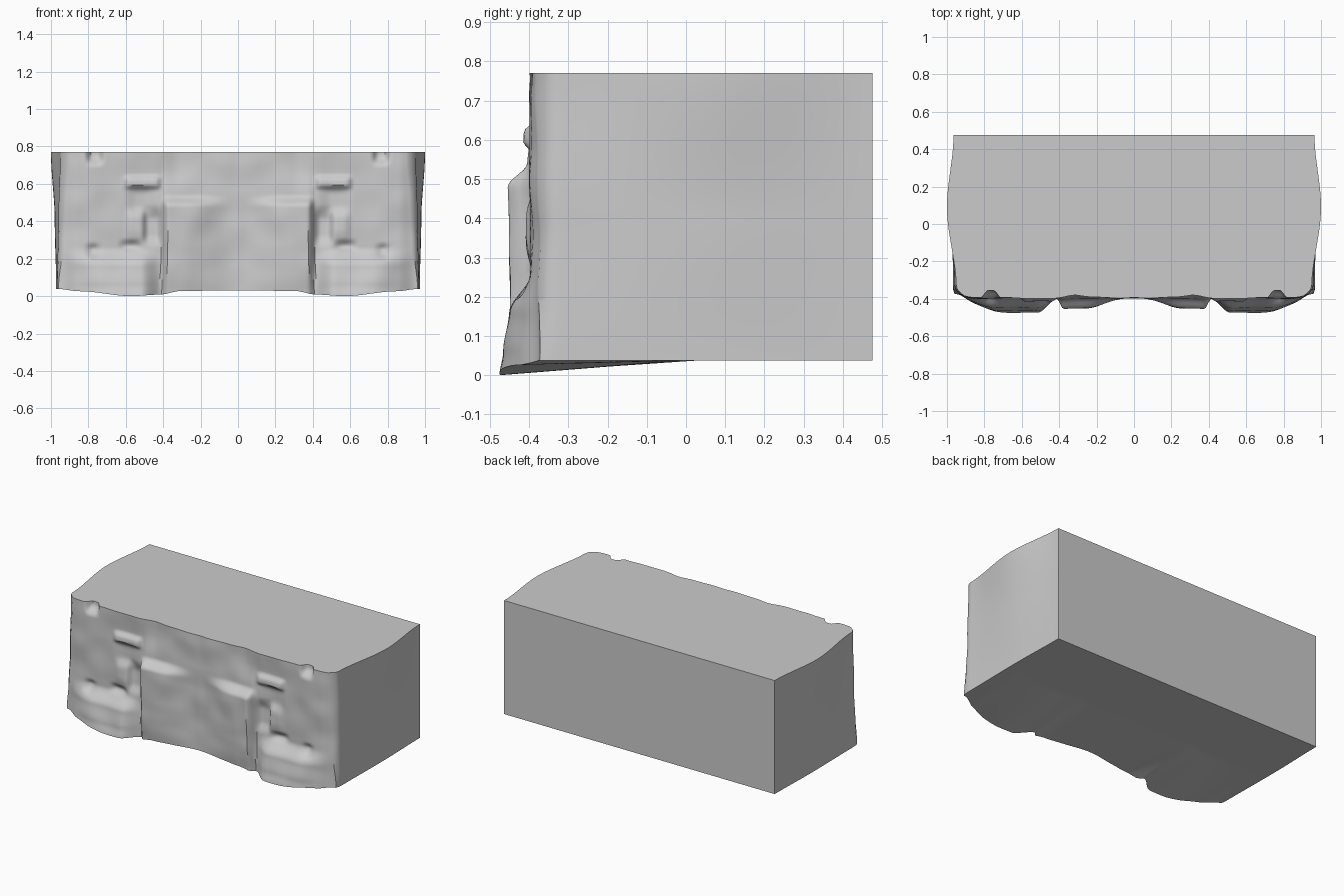
import bpy, bmesh, math
from mathutils import Vector, noise

cube = bpy.data.objects.get("Cube")
if cube:
    bpy.data.objects.remove(cube, do_unlink=True)

TOP, BACK, FRONT, BASE = 0.77, 0.475, -0.395, 0.038


def ramp(a, b, v):
    t = min(max((v - a) / (b - a), 0), 1)
    return t * t * (3 - 2 * t)


def curve(points, v):
    """Smoothly interpolated profile through (position, value) points."""
    for (a, p), (b, q) in zip(points, points[1:]):
        if v <= b:
            return p + (q - p) * ramp(a, b, v)
    return points[-1][1]


def window(a, b, soft, v):
    return ramp(a - soft, a + soft, v) * (1 - ramp(b - soft, b + soft, v))


# Carved patches: x range, z range, softness in x and z, height outwards
RELIEF = [
    (0.42, 0.50, 0.29, 0.45, 0.02, 0.04, -0.025),   # inner niche
    (0.42, 0.60, 0.58, 0.635, 0.02, 0.015, 0.022),  # brow ledge
    (0.46, 0.58, 0.45, 0.57, 0.04, 0.03, -0.015),   # hollow under brow
    (0.53, 0.62, 0.25, 0.29, 0.03, 0.02, -0.02),    # pocket above foot
    (0.75, 0.80, 0.21, 0.27, 0.03, 0.02, -0.02),    # outer pocket
    (0.50, 0.59, 0.31, 0.45, 0.02, 0.05, 0.012),    # small column
    (0.73, 0.80, 0.72, 0.90, 0.02, 0.03, -0.04),    # notch in the rim
    (0.28, 0.37, 0.60, 0.90, 0.08, 0.08, -0.025),   # rim dip
]
FOOT = [(0, 0.078), (0.06, 0.07), (0.16, 0.055), (0.26, 0.0)]
PANEL = [(0, 0.035), (0.2, 0.055), (0.48, 0.058), (0.54, 0.008), (0.77, 0)]


def front_y(x, z):
    x = abs(x)
    out = curve(FOOT, z) * ramp(0.40, 0.52, x) * (1 - ramp(0.72, 0.95, x))
    out += curve(PANEL, z) * ramp(0.02, 0.30, x) * (1 - ramp(0.375, 0.415, x))
    for x0, x1, z0, z1, sx, sz, h in RELIEF:
        out += h * window(x0, x1, sx, x) * window(z0, z1, sz, z)
    out -= 0.02 * ramp(0.86, 0.96, x)
    out += 0.008 * noise.noise(Vector((x * 7, 3, z * 7)))
    return FRONT - out


def half_width(t, k):
    edge = curve([(0, 0.96), (0.3, 0.94), (0.6, 0.93), (1, 0.91)], k)
    belly = curve([(0, 0.972), (0.5, 0.98), (1, 1.0)], k)
    shoulder = curve([(0, 0.968), (0.5, 0.96), (1, 0.95)], k)
    return curve([(0, edge), (0.035, shoulder), (0.55, belly), (1, 0.965)], t)


def place(s, t, k):
    """Block coordinates: s across, t front to back, k upwards."""
    x = s * half_width(t, k)
    drop = curve([(0, 0.008), (0.3, 0.01), (0.42, 0.03), (0.57, 0.038),
                  (0.85, 0.012), (0.96, 0)], abs(x))
    low = BASE - drop * max(0, 1 - t / 0.5)
    z = low + (TOP - low) * k
    y = front_y(x, z)
    return x, y + (BACK - y) * t, z


bm = bmesh.new()
NX, NY, NZ = 160, 40, 70


def patch(nu, nv, point, flip):
    rows = [[bm.verts.new(place(*point(i / nu, j / nv))) for i in range(nu + 1)]
            for j in range(nv + 1)]
    for a, b in zip(rows, rows[1:]):
        for i in range(nu):
            quad = [a[i], a[i + 1], b[i + 1], b[i]]
            bm.faces.new(quad[::-1] if flip else quad)


for end in (0, 1):
    patch(NX, NZ, lambda u, v: (2 * u - 1, end, v), end == 1)      # front, back
    patch(NX, NY, lambda u, v: (2 * u - 1, v, end), end == 0)      # bottom, top
    patch(NY, NZ, lambda u, v: (2 * end - 1, u, v), end == 0)      # sides
bmesh.ops.remove_doubles(bm, verts=bm.verts, dist=0.0001)
bmesh.ops.recalc_face_normals(bm, faces=bm.faces)

mesh = bpy.data.meshes.new("carved_rock_block")
bm.to_mesh(mesh)
bm.free()
block = bpy.data.objects.new("carved_rock_block", mesh)
bpy.context.collection.objects.link(block)

# Plain stone
stone = bpy.data.materials.new("grey_stone")
stone.use_nodes = True
colour = (0.6, 0.6, 0.6, 1)
stone.diffuse_color = colour
stone.node_tree.nodes["Principled BSDF"].inputs["Base Color"].default_value = colour
mesh.materials.append(stone)

bpy.context.view_layer.objects.active = block
block.select_set(True)
bpy.ops.object.shade_smooth_by_angle(angle=math.radians(40))
